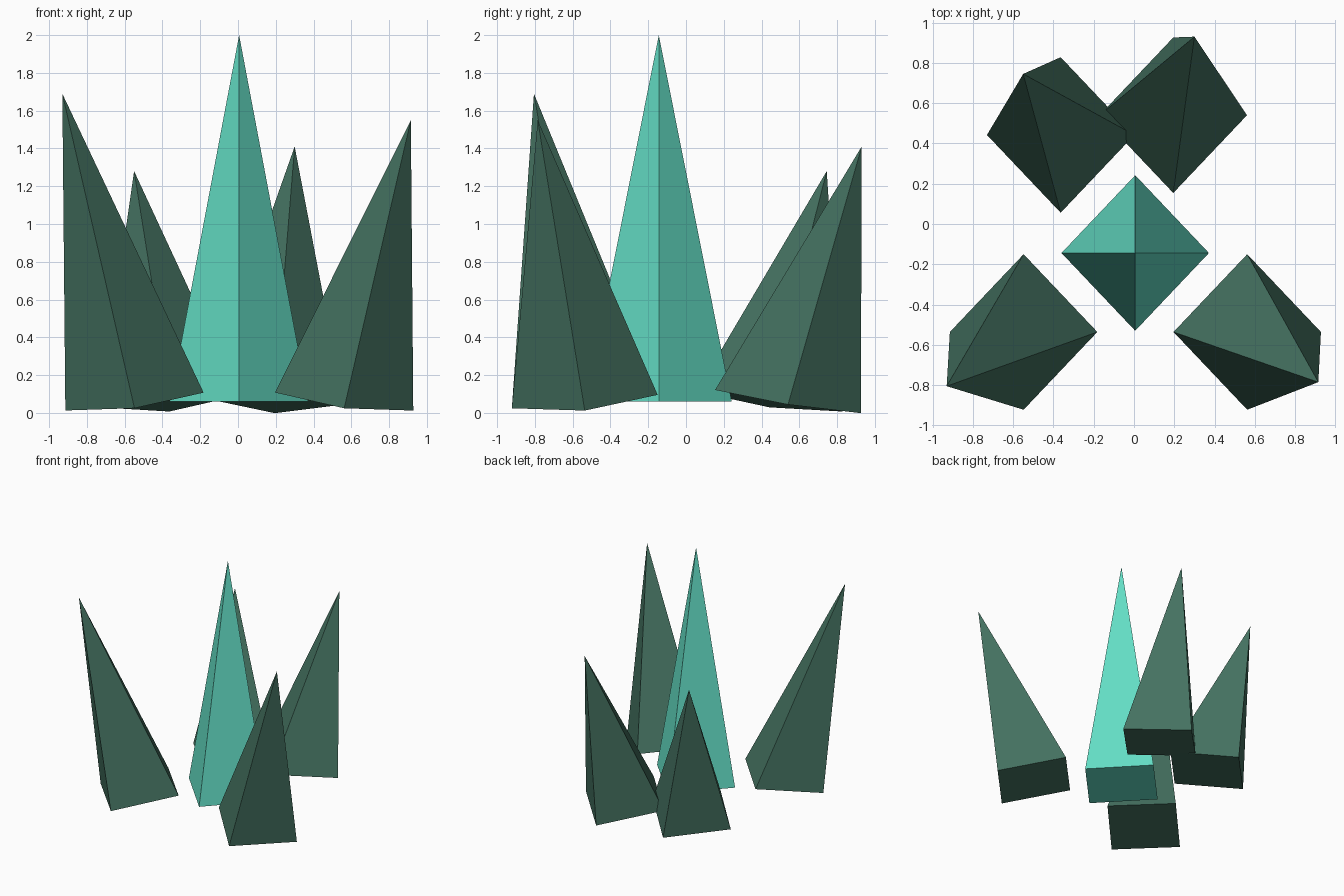
import bpy, bmesh
from mathutils import Vector, Matrix

cube = bpy.data.objects.get("Cube")
if cube:
    bpy.data.objects.remove(cube, do_unlink=True)


def make_material(name, color):
    mat = bpy.data.materials.new(name)
    mat.use_nodes = True
    mat.diffuse_color = color
    mat.node_tree.nodes["Principled BSDF"].inputs["Base Color"].default_value = color
    return mat


teal = make_material("bright_teal", (0.127, 0.73, 0.56, 1))
green = make_material("dark_green", (0.058, 0.165, 0.117, 1))

RADIUS_X, RADIUS_Y, BASE_Z = 0.366, 0.386, 0.06
BASE_TILT = 0.55  # how strongly the base follows the lean of the spike


def spike(name, base, tip, mat):
    """Four-sided spike leaning from its base centre to its tip."""
    centre = Vector((*base, BASE_Z))
    axis = Vector(tip) - centre
    bm = bmesh.new()
    bmesh.ops.create_cone(bm, cap_ends=True, segments=4, radius1=1, radius2=0,
                          depth=1, matrix=Matrix.Translation((0, 0, 0.5)))
    bmesh.ops.remove_doubles(bm, verts=bm.verts, dist=0.0001)
    # Columns place the base width, the base depth and the leaning axis
    lean_x = -BASE_TILT * axis.x / axis.z * RADIUS_X
    lean_y = -BASE_TILT * axis.y / axis.z * RADIUS_Y
    shape = Matrix(((RADIUS_X, 0, axis.x),
                    (0, RADIUS_Y, axis.y),
                    (lean_x, lean_y, axis.z)))
    bm.transform(shape.to_4x4())
    bmesh.ops.recalc_face_normals(bm, faces=bm.faces)
    mesh = bpy.data.meshes.new(name)
    bm.to_mesh(mesh)
    bm.free()
    mesh.materials.append(mat)
    obj = bpy.data.objects.new(name, mesh)
    obj.location = centre
    bpy.context.collection.objects.link(obj)


# Upright centre crystal and four leaning ones around it
spike("centre_crystal", (0.006, -0.144), (0.006, -0.144, 2.0), teal)
spike("front_right_crystal", (-0.548, -0.536), (-0.93, -0.805, 1.69), green)
spike("front_left_crystal", (0.562, -0.536), (0.915, -0.785, 1.55), green)
spike("back_right_crystal", (-0.364, 0.442), (-0.55, 0.745, 1.28), green)
spike("back_left_crystal", (0.195, 0.54), (0.3, 0.93, 1.41), green)
